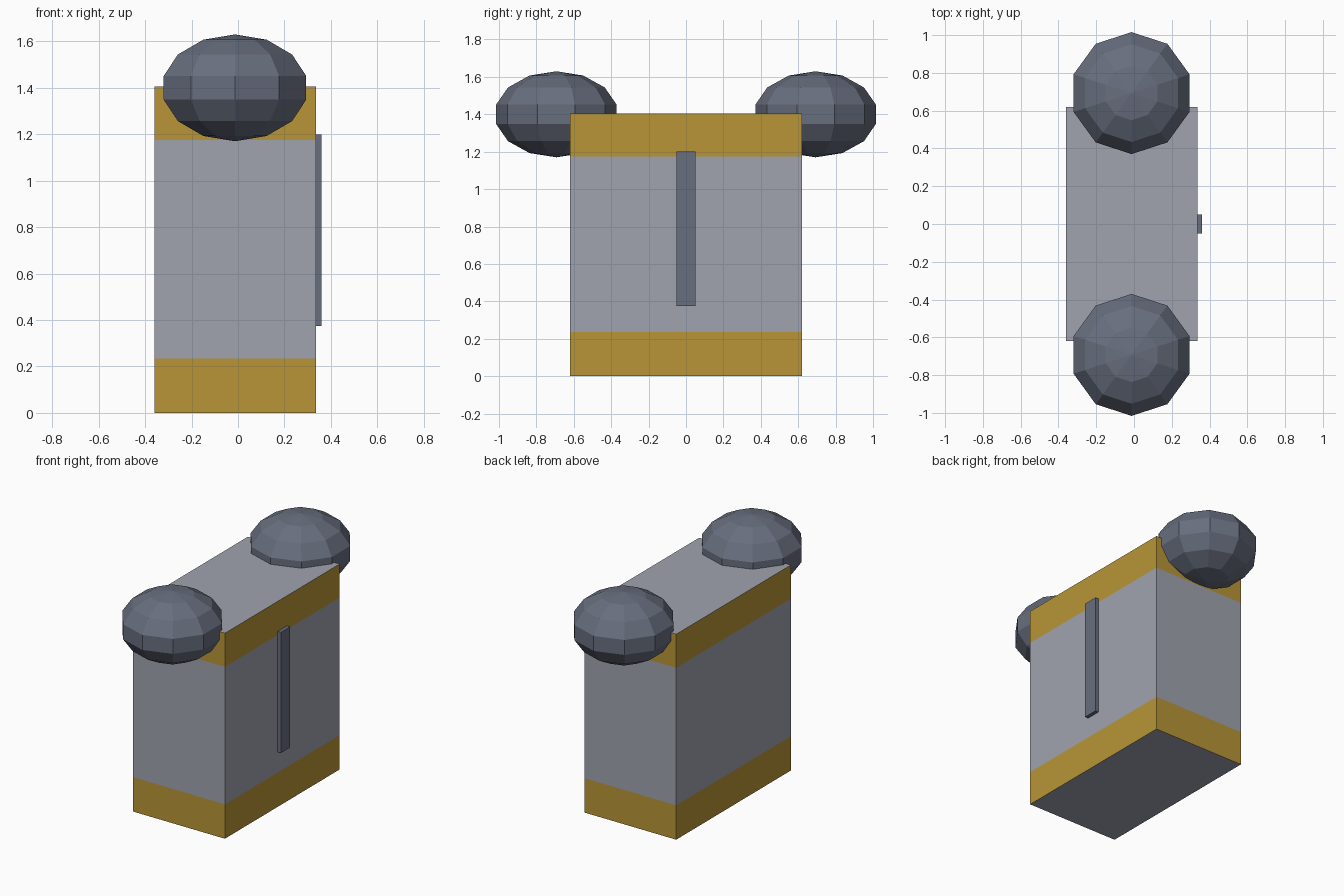
import bpy
import bmesh
from mathutils import Matrix, Vector

cube = bpy.data.objects.get("Cube")
if cube:
    bpy.data.objects.remove(cube, do_unlink=True)


def make_material(name, rgb):
    mat = bpy.data.materials.new(name)
    mat.use_nodes = True
    colour = (*rgb, 1.0)
    mat.diffuse_color = colour
    mat.node_tree.nodes["Principled BSDF"].inputs["Base Color"].default_value = colour
    return mat


def add_object(name, bm, *materials):
    mesh = bpy.data.meshes.new(name)
    bm.to_mesh(mesh)
    bm.free()
    for mat in materials:
        mesh.materials.append(mat)
    obj = bpy.data.objects.new(name, mesh)
    bpy.context.collection.objects.link(obj)
    return obj


def box(low, high):
    low, high = Vector(low), Vector(high)
    bm = bmesh.new()
    matrix = Matrix.Translation((low + high) / 2) @ Matrix.Diagonal((*(high - low), 1))
    bmesh.ops.create_cube(bm, size=1, matrix=matrix)
    return bm


light_grey = make_material("light grey", (0.35, 0.367, 0.43))
gold = make_material("gold", (0.479, 0.301, 0.038))
slate = make_material("slate grey", (0.138, 0.156, 0.209))

# Body, cut into three bands; the upper and lower side bands are gold
HEIGHT, LOW_BAND, HIGH_BAND = 1.405, 0.235, 1.175
bm = box((-0.36, -0.62, 0), (0.335, 0.62, HEIGHT))
for z in (LOW_BAND, HIGH_BAND):
    bmesh.ops.bisect_plane(bm, geom=bm.verts[:] + bm.edges[:] + bm.faces[:],
                           plane_co=(0, 0, z), plane_no=(0, 0, 1))
bm.normal_update()
for face in bm.faces:
    z = face.calc_center_median().z
    is_side = abs(face.normal.z) < 0.5
    face.material_index = int(is_side and not LOW_BAND < z < HIGH_BAND)
add_object("body", bm, light_grey, gold)

# Raised strip on the left side
add_object("side_strip", box((0.325, -0.05, 0.375), (0.36, 0.05, 1.2)), slate)

# Flattened low-poly knobs at the front and back
for name, side in (("front_knob", -1), ("back_knob", 1)):
    bm = bmesh.new()
    matrix = Matrix.Translation((-0.013, side * 0.693, 1.4)) @ Matrix.Diagonal((0.331, 0.331, 0.23, 1))
    bmesh.ops.create_uvsphere(bm, u_segments=10, v_segments=7, radius=1, matrix=matrix)
    add_object(name, bm, slate)
